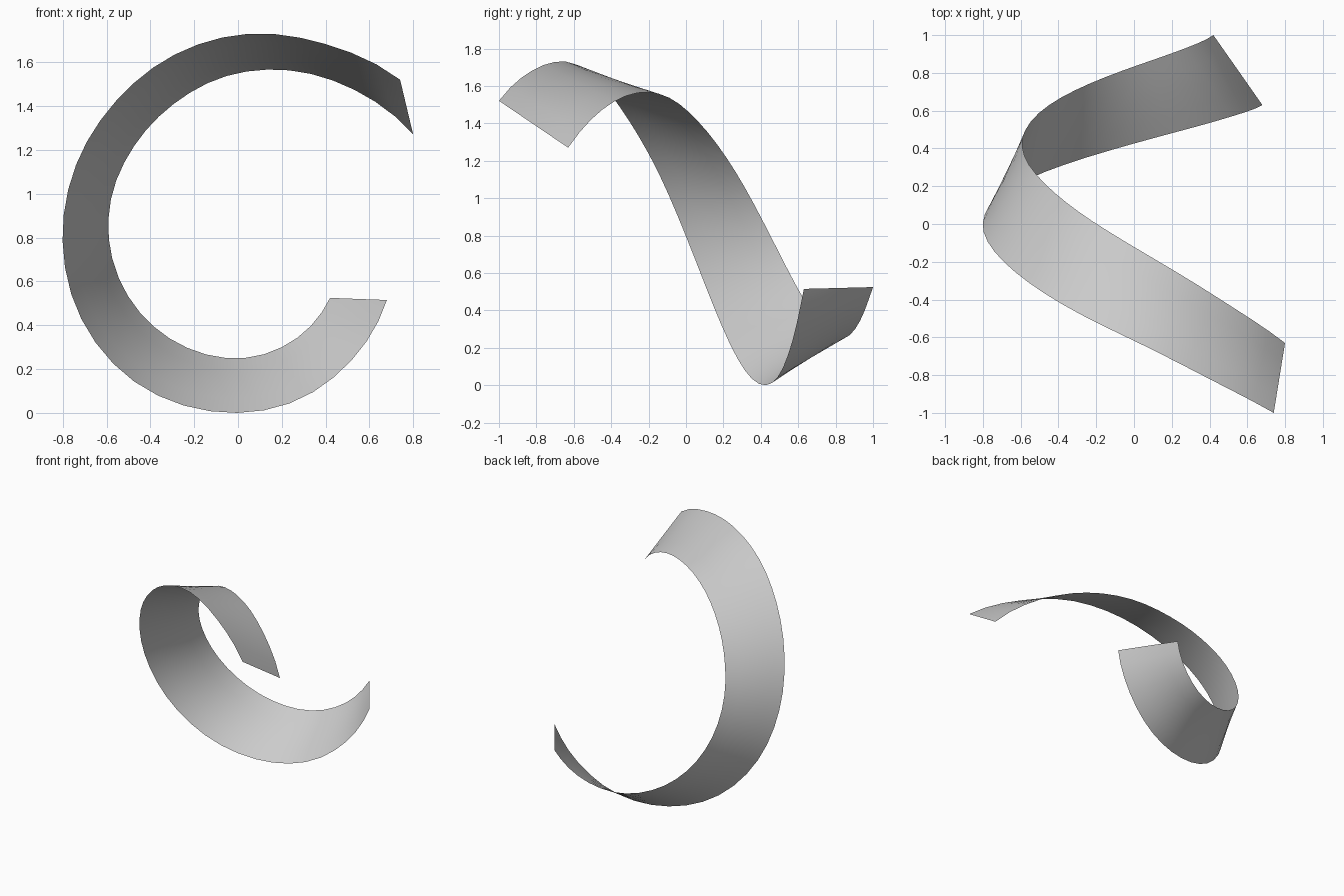
import bpy
import bmesh
from math import cos, sin, radians

cube = bpy.data.objects.get("Cube")
if cube:
    bpy.data.objects.remove(cube, do_unlink=True)

CENTRE_X, CENTRE_Z = 0.06, 0.88
STEPS = 3     # segments between two control points
ACROSS = 4    # strips across the ribbon width

# Radius and depth of each ribbon edge, at even turns around the y axis
front_radius = [.934, .872, .85, .832, .822, .838, .866, .897, .91, .892, .855, .787, .719]
front_depth = [-1, -.82, -.64, -.475, -.31, -.145, .005, .145, .275, .39, .49, .57, .63]
back_radius = [.836, .758, .705, .667, .637, .632, .647, .658, .66, .652, .63, .577, .506]
back_depth = [-.63, -.445, -.26, -.09, .065, .215, .36, .5, .63, .745, .845, .93, 1]


def smooth(values, t):
    """Catmull-Rom value at t, with straight continuation at the ends."""
    v = [2 * values[0] - values[1], *values, 2 * values[-1] - values[-2]]
    i = min(int(t), len(values) - 2)
    f = t - i
    a, b, c, d = v[i:i + 4]
    return b + f / 2 * (c - a + f * (2*a - 5*b + 4*c - d + f * (3*(b - c) + d - a)))


def edge_curve(radius, depth, start, end):
    """Points of one spiralling ribbon edge."""
    spans = len(radius) - 1
    points = []
    for k in range(spans * STEPS + 1):
        t = k / STEPS
        angle = radians(start + (end - start) * t / spans)
        r = smooth(radius, t)
        points.append((CENTRE_X + r * cos(angle), smooth(depth, t), CENTRE_Z + r * sin(angle)))
    return points


front = edge_curve(front_radius, front_depth, 43.3, 329.5)
back = edge_curve(back_radius, back_depth, 27.8, 315.4)

# Ribbon: single-sided sheet spanned between the two edges
bm = bmesh.new()
rows = []
for p, q in zip(front, back):
    row = []
    for j in range(ACROSS + 1):
        f = j / ACROSS
        row.append(bm.verts.new([a + (b - a) * f for a, b in zip(p, q)]))
    rows.append(row)
for r0, r1 in zip(rows, rows[1:]):
    for j in range(ACROSS):
        bm.faces.new((r0[j], r1[j], r1[j + 1], r0[j + 1]))
for face in bm.faces:
    face.smooth = True
mesh = bpy.data.meshes.new("spiral_ribbon")
bm.to_mesh(mesh)
bm.free()
ribbon = bpy.data.objects.new("spiral_ribbon", mesh)
bpy.context.collection.objects.link(ribbon)

# Plain grey material
grey = bpy.data.materials.new("light_grey")
grey.use_nodes = True
colour = (0.6, 0.6, 0.6, 1)
grey.diffuse_color = colour
grey.node_tree.nodes["Principled BSDF"].inputs["Base Color"].default_value = colour
mesh.materials.append(grey)
